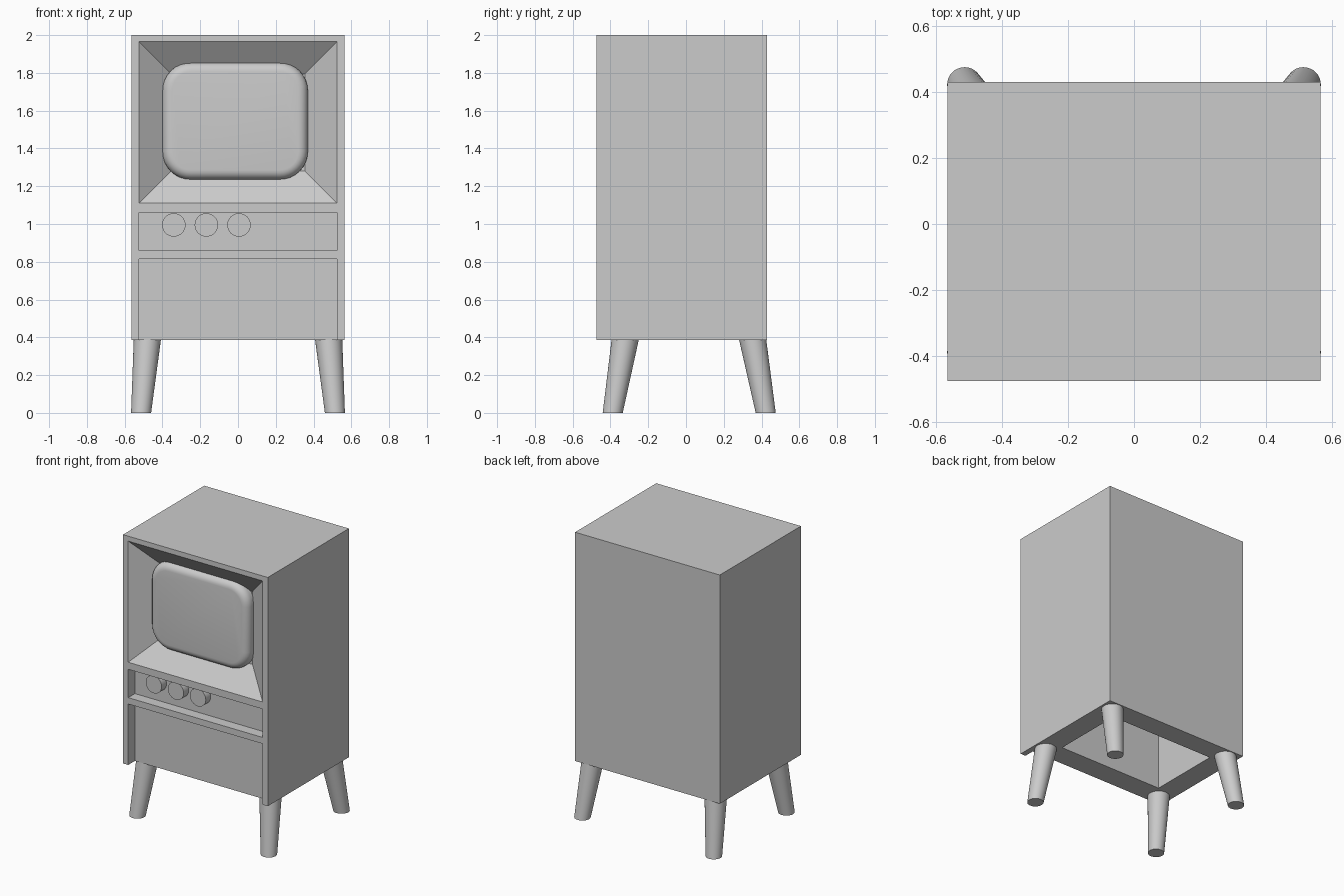
import bpy, bmesh, math
from mathutils import Vector

cube = bpy.data.objects.get("Cube")
if cube:
    bpy.data.objects.remove(cube, do_unlink=True)

grey = bpy.data.materials.new("plain grey")
grey.use_nodes = True
colour = (0.6, 0.6, 0.6, 1)
grey.diffuse_color = colour
grey.node_tree.nodes["Principled BSDF"].inputs["Base Color"].default_value = colour


def finish(name, bm, smooth=False):
    bmesh.ops.recalc_face_normals(bm, faces=bm.faces)
    mesh = bpy.data.meshes.new(name)
    bm.to_mesh(mesh)
    bm.free()
    mesh.materials.append(grey)
    obj = bpy.data.objects.new(name, mesh)
    bpy.context.collection.objects.link(obj)
    if smooth:
        select(obj)
        bpy.ops.object.shade_smooth_by_angle(angle=math.radians(35))
    return obj


def select(obj):
    bpy.ops.object.select_all(action="DESELECT")
    obj.select_set(True)
    bpy.context.view_layer.objects.active = obj


def loft(name, rings, smooth=False):
    """Skin a stack of equal-length rings and cap both ends."""
    bm = bmesh.new()
    loops = [[bm.verts.new(p) for p in ring] for ring in rings]
    for a, b in zip(loops, loops[1:]):
        for i in range(len(a)):
            j = (i + 1) % len(a)
            bm.faces.new((a[i], a[j], b[j], b[i]))
    bm.faces.new(loops[0])
    bm.faces.new(loops[-1])
    return finish(name, bm, smooth)


def rect(x, z0, z1, y):
    return [(-x, y, z0), (x, y, z0), (x, y, z1), (-x, y, z1)]


def block(name, x, y0, y1, z0, z1):
    return loft(name, [rect(x, z0, z1, y0), rect(x, z0, z1, y1)])


def circle(centre, r, u, v, n=32):
    steps = [2 * math.pi * i / n for i in range(n)]
    return [Vector(centre) + r * (math.cos(t) * Vector(u) + math.sin(t) * Vector(v))
            for t in steps]


X, Y, Z = (1, 0, 0), (0, 1, 0), (0, 0, 1)
FRONT, BACK, BASE = -0.475, 0.43, 0.385

# Cabinet with recesses cut into the front and an open underside
cabinet = block("cabinet", 0.565, FRONT, BACK, BASE, 2.0)
slope = 0.17 / 0.13
out = 0.05
cutters = [
    block("control_recess_cutter", 0.525, FRONT - 0.1, -0.4, 0.86, 1.06),
    block("lower_recess_cutter", 0.525, FRONT - 0.1, -0.4, BASE - 0.1, 0.815),
    block("underside_cutter", 0.41, -0.24, 0.28, BASE - 0.1, 1.85),
    loft("screen_surround_cutter", [
        rect(0.525 + slope * out, 1.11 - slope * out, 1.965 + slope * out, FRONT - out),
        rect(0.355, 1.28, 1.795, FRONT + 0.13)]),
]
for cutter in cutters:
    cutter.hide_render = True
    mod = cabinet.modifiers.new(cutter.name, "BOOLEAN")
    mod.operation, mod.solver, mod.object = "DIFFERENCE", "EXACT", cutter
    select(cabinet)
    bpy.ops.object.modifier_apply(modifier=mod.name)
    bpy.data.objects.remove(cutter, do_unlink=True)


# Screen: rounded rectangle with a rolled front edge
def screen_ring(inset, y):
    w, h, r = 0.385, 0.31, 0.15
    ring = []
    for k, (sx, sz) in enumerate([(1, 1), (-1, 1), (-1, -1), (1, -1)]):
        for i in range(9):
            t = math.pi / 2 * (k + i / 8)
            ring.append((-0.015 + sx * (w - r) + (r - inset) * math.cos(t), y,
                         1.545 + sz * (h - r) + (r - inset) * math.sin(t)))
    return ring


roll = 0.05
rings = [screen_ring(0, -0.3)]
for i in range(7):
    t = math.pi / 2 * i / 6
    rings.append(screen_ring(roll * (1 - math.cos(t)), -0.37 - roll * math.sin(t)))
loft("screen", rings, True)

# Control knobs
for i, name in enumerate(("first", "second", "third")):
    x = -0.34 + 0.1725 * i
    loft(name + "_knob", [circle((x, y, 0.995), 0.062, X, Z) for y in (-0.39, -0.455)], True)

# Splayed tapered legs
for side, sx in (("left", 1), ("right", -1)):
    for end, y_top, y_foot in (("front", -0.322, -0.388), ("back", 0.353, 0.422)):
        loft(f"{end}_{side}_leg", [circle((sx * 0.513, y_foot, 0), 0.053, X, Y),
                                   circle((sx * 0.48, y_top, BASE + 0.002), 0.072, X, Y)], True)
